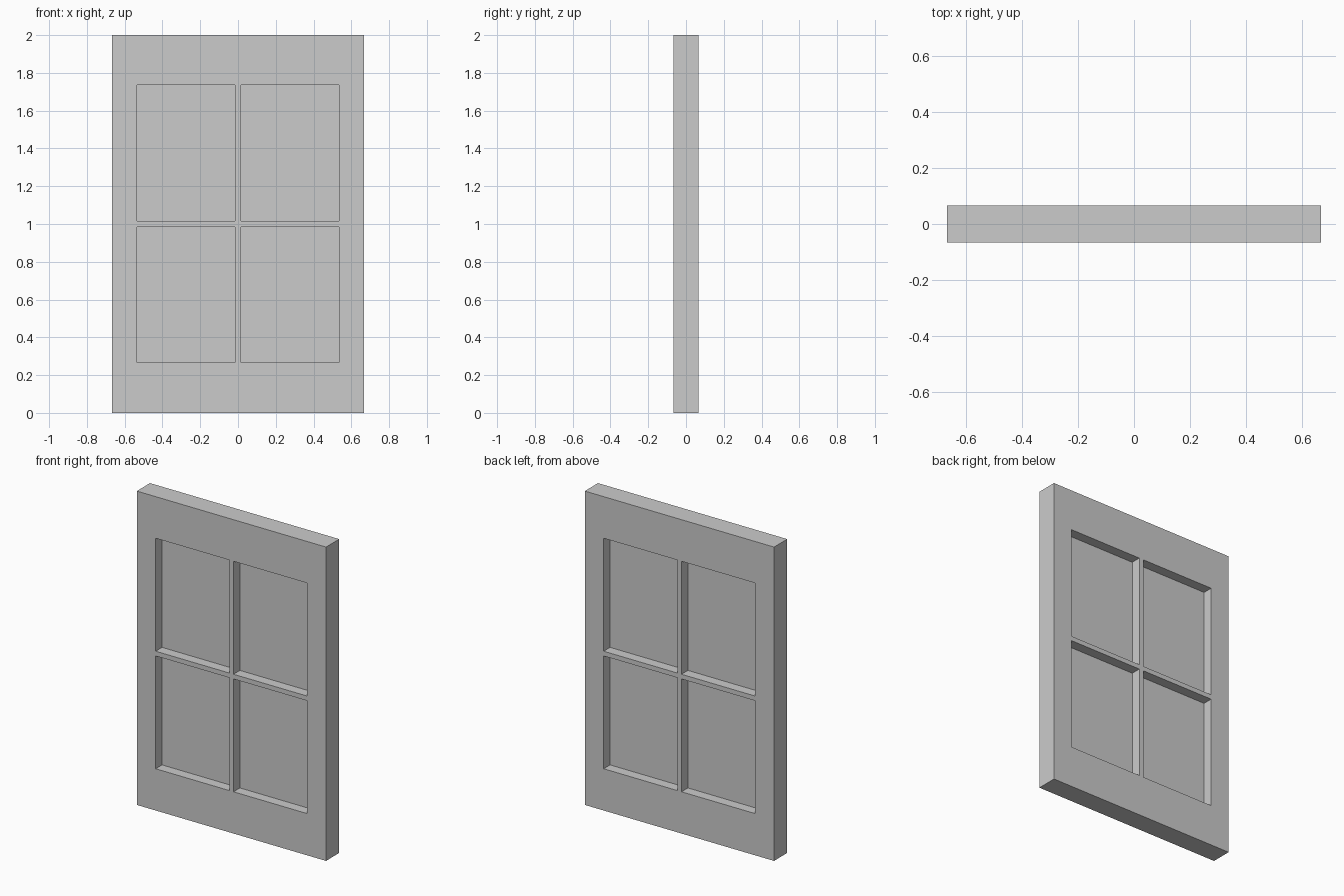
import bpy, bmesh

if "Cube" in bpy.data.objects:
    bpy.data.objects.remove(bpy.data.objects["Cube"])

# Grid lines: outer edge, pane edge, bar edges, pane edge, outer edge
XS = [-0.667, -0.534, -0.015, 0.015, 0.534, 0.667]
ZS = [0.0, 0.266, 0.985, 1.015, 1.735, 2.0]
DEPTH = 0.133
GLASS = 0.004


def grid_panel(name, cells, thickness):
    """Upright sheet made of the chosen grid cells, thickened about y = 0."""
    bm = bmesh.new()
    verts = [[bm.verts.new((x, 0, z)) for z in ZS] for x in XS]
    for i, j in cells:
        bm.faces.new((verts[i][j], verts[i + 1][j],
                      verts[i + 1][j + 1], verts[i][j + 1]))
    loose = [v for v in bm.verts if not v.link_faces]
    bmesh.ops.delete(bm, geom=loose, context='VERTS')
    mesh = bpy.data.meshes.new(name)
    bm.to_mesh(mesh)
    bm.free()
    obj = bpy.data.objects.new(name, mesh)
    bpy.context.collection.objects.link(obj)
    solid = obj.modifiers.new("thickness", 'SOLIDIFY')
    solid.thickness = thickness
    solid.offset = 0
    return obj


panes = [(i, j) for i in (1, 3) for j in (1, 3)]

# Frame with its cross bars, one watertight piece
grid_panel("window_frame",
           [(i, j) for i in range(5) for j in range(5) if (i, j) not in panes],
           DEPTH)

# Four thin panes set halfway into the frame
for n, cell in enumerate(panes, 1):
    grid_panel(f"pane_{n}", [cell], GLASS)
